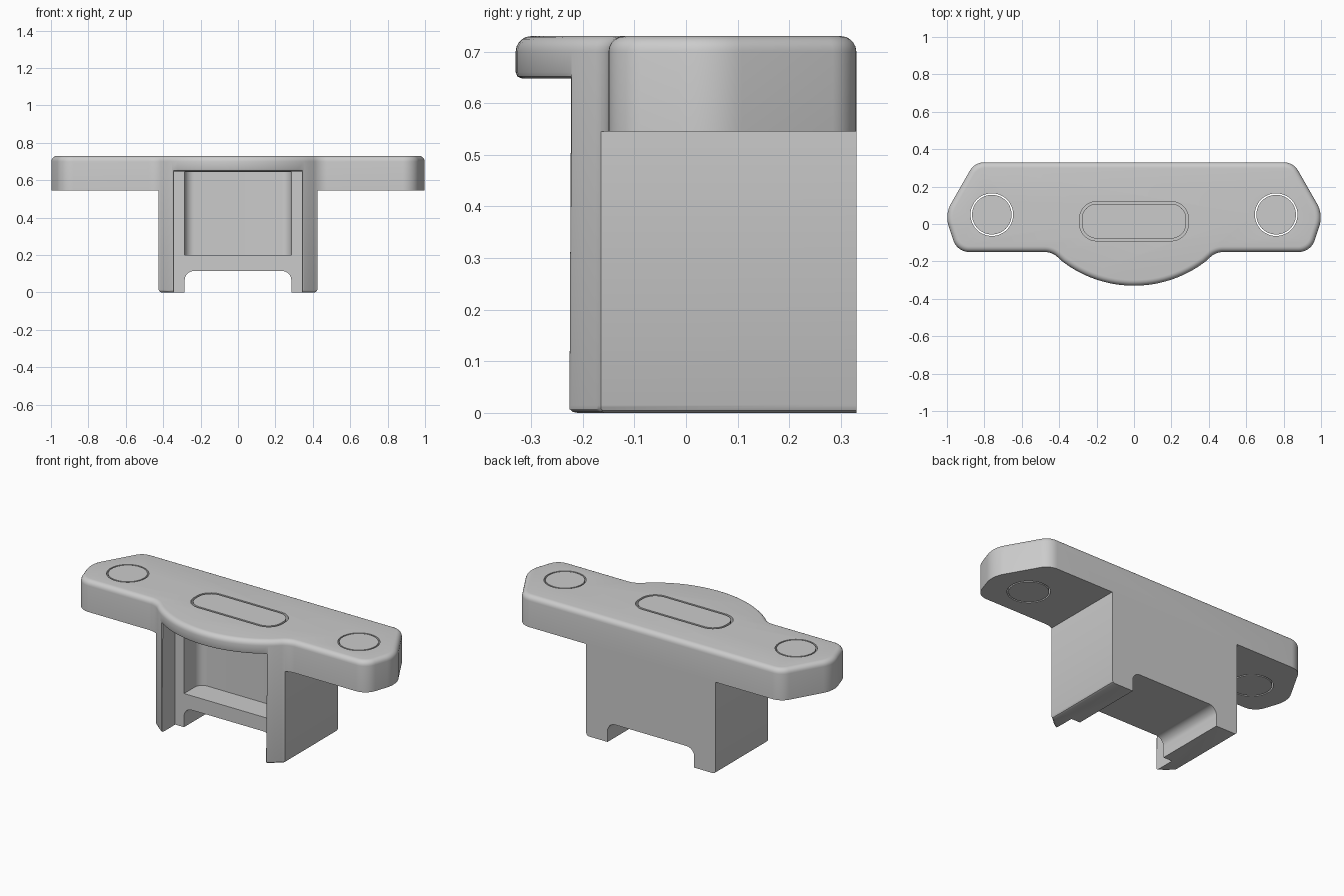
import bpy, bmesh, math
from mathutils import Vector

cube = bpy.data.objects.get("Cube")
if cube:
    bpy.data.objects.remove(cube, do_unlink=True)

TOP, UNDER, CEIL = 0.73, 0.545, 0.648

grey = bpy.data.materials.new("light grey")
grey.use_nodes = True
grey.diffuse_color = (0.6, 0.6, 0.6, 1)
grey.node_tree.nodes["Principled BSDF"].inputs["Base Color"].default_value = (0.6, 0.6, 0.6, 1)


def rounded(corners, steps=8):
    """Closed outline from (x, y, radius) corners; each radius becomes an arc."""
    out = []
    for i, (x, y, r) in enumerate(corners):
        p = Vector((x, y))
        if r == 0:
            out.append(p)
            continue
        a = (Vector(corners[i - 1][:2]) - p).normalized()
        b = (Vector(corners[(i + 1) % len(corners)][:2]) - p).normalized()
        half = a.angle(b) / 2
        centre = p + (a + b).normalized() * (r / math.sin(half))
        start = p + a * (r / math.tan(half)) - centre
        end = p + b * (r / math.tan(half)) - centre
        for k in range(steps + 1):
            out.append(centre + start.lerp(end, k / steps).normalized() * r)
    return out


def box(x, y0, y1, r_low, r_high):
    """Rectangle outline with rounded low and high corners."""
    return rounded([(-x, y0, r_low), (x, y0, r_low), (x, y1, r_high), (-x, y1, r_high)])


def prism(name, outline, lo, hi, axis="z"):
    """Extrude an outline along z, or an x-z outline along y."""
    bm = bmesh.new()
    place = (lambda p, h: (p[0], p[1], h)) if axis == "z" else (lambda p, h: (p[0], h, p[1]))
    low = [bm.verts.new(place(p, lo)) for p in outline]
    high = [bm.verts.new(place(p, hi)) for p in outline]
    bm.faces.new(low)
    bm.faces.new(high)
    for i in range(len(low)):
        bm.faces.new((low[i - 1], low[i], high[i], high[i - 1]))
    bmesh.ops.recalc_face_normals(bm, faces=bm.faces)
    mesh = bpy.data.meshes.new(name)
    bm.to_mesh(mesh)
    bm.free()
    obj = bpy.data.objects.new(name, mesh)
    bpy.context.collection.objects.link(obj)
    mesh.materials.append(grey)
    return obj


def bevel(obj, rule, size, segments):
    """Bevel every edge that meets the rule."""
    bm = bmesh.new()
    bm.from_mesh(obj.data)
    edges = [e for e in bm.edges if rule(e)]
    bmesh.ops.bevel(bm, geom=edges, offset=size, segments=segments,
                    profile=0.5, affect="EDGES")
    bm.to_mesh(obj.data)
    bm.free()


def every(edge, test):
    return all(test(v.co) for v in edge.verts)


def circle(x, y, r, n=48):
    return [(x + r * math.cos(math.tau * k / n), y + r * math.sin(math.tau * k / n))
            for k in range(n)]


# Plan outline: straight back, tapered round ends, bulging front
half = rounded([(0, 0.33, 0), (0.852, 0.33, 0.09), (1.012, 0.05, 0.15),
                (0.945, -0.15, 0.09), (0.438, -0.15, 0.1), (0.38, -0.2025, 0)])
half = half[1:]
first = math.asin(0.38 / 0.63)
for k in range(1, 12):
    a = first * (1 - k / 12)
    half.append(Vector((0.63 * math.sin(a), 0.30 - 0.63 * math.cos(a))))
outline = half + [Vector((0, -0.33))] + [Vector((-p.x, p.y)) for p in reversed(half)]

# Bracket body, softened on the top rim and front foot
body = prism("bracket_body", outline, 0, TOP)
bevel(body, lambda e: every(e, lambda c: c.z > TOP - 0.001), 0.03, 5)
bevel(body, lambda e: every(e, lambda c: c.z < 0.001 and c.y < -0.14 and abs(c.x) < 0.5), 0.015, 3)

# Cutters: wings, front recess, window, foot notch, slot and plug holes
cutters = []
for s in (-1, 1):
    wing = [(0.41, -0.1), (0.41, 0), (0.42, 0.005), (0.425, 0.015),
            (0.425, UNDER), (1.2, UNDER), (1.2, -0.1)]
    cutters.append(prism("wing_cutter", [(s * x, z) for x, z in wing], -1, 1, "y"))
    cutters.append(prism("hole_cutter", circle(s * 0.76, 0.05, 0.114), 0.4, 0.9))
cutters += [
    prism("recess_cutter", box(0.343, -0.6, -0.10, 0, 0), -0.1, CEIL),
    prism("window_cutter", box(0.285, -0.4, 0.05, 0, 0.05), 0.2, CEIL - 0.003),
    prism("notch_cutter", box(0.285, -0.2, 0.115, 0, 0.05), -1, 1, "y"),
    prism("slot_cutter", box(0.291, -0.09, 0.12, 0.09, 0.09), TOP - 0.04, 0.9),
]
for c in cutters:
    c.hide_render = True
    m = body.modifiers.new(c.name, "BOOLEAN")
    m.operation, m.solver, m.object = "DIFFERENCE", "EXACT", c
graph = bpy.context.evaluated_depsgraph_get()
body.data = bpy.data.meshes.new_from_object(body.evaluated_get(graph))
body.modifiers.clear()
for c in cutters:
    bpy.data.objects.remove(c, do_unlink=True)


# Soft edge around the mouth of the recess
def mouth(e):
    lip = every(e, lambda c: abs(c.z - CEIL) < 0.001 and c.y < -0.19)
    post = every(e, lambda c: abs(abs(c.x) - 0.343) < 0.001 and c.y < -0.19 and c.z > 0.01)
    return (lip or post) and len(e.link_faces) == 2 and e.calc_face_angle(0) > 0.6


bevel(body, mouth, 0.012, 2)

# Loose inlay and end plugs, each with a fine gap around it
parts = [body, prism("slot_inlay", box(0.279, -0.078, 0.108, 0.08, 0.08), TOP - 0.04, TOP)]
for s, side in ((1, "left"), (-1, "right")):
    parts.append(prism(side + "_plug", circle(s * 0.76, 0.05, 0.106), UNDER, TOP))

for obj in parts:
    bpy.ops.object.select_all(action="DESELECT")
    obj.select_set(True)
    bpy.context.view_layer.objects.active = obj
    bpy.ops.object.shade_smooth_by_angle(angle=math.radians(30))
